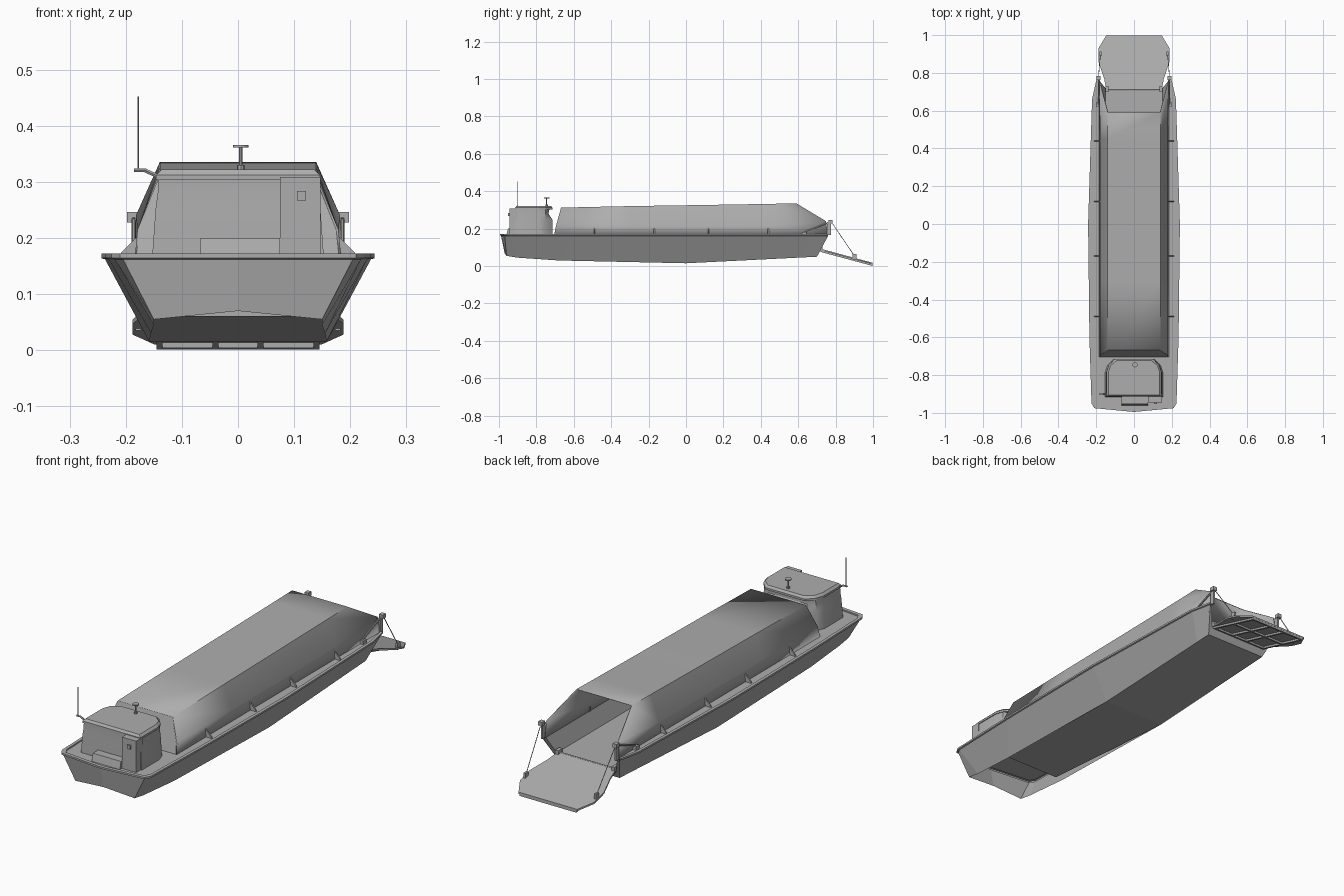
import bpy, bmesh, math
from mathutils import Vector

if "Cube" in bpy.data.objects:
    bpy.data.objects.remove(bpy.data.objects["Cube"])

grey = bpy.data.materials.new("hull_grey")
grey.diffuse_color = (0.42, 0.42, 0.42, 1)
grey.use_nodes = True
grey.node_tree.nodes["Principled BSDF"].inputs["Base Color"].default_value = grey.diffuse_color


def make(name, verts, faces, smooth=None, recalc=True):
    me = bpy.data.meshes.new(name)
    me.from_pydata([tuple(v) for v in verts], [], faces)
    if recalc:
        bm = bmesh.new()
        bm.from_mesh(me)
        bmesh.ops.remove_doubles(bm, verts=bm.verts, dist=0.0001)
        bmesh.ops.recalc_face_normals(bm, faces=bm.faces)
        bm.to_mesh(me)
        bm.free()
    ob = bpy.data.objects.new(name, me)
    bpy.context.collection.objects.link(ob)
    me.materials.append(grey)
    if smooth:
        bpy.context.view_layer.objects.active = ob
        ob.select_set(True)
        bpy.ops.object.shade_smooth_by_angle(angle=math.radians(smooth))
        ob.select_set(False)
    return ob


def loft(name, rings, closed=True, caps=True, smooth=None):
    n = len(rings[0])
    verts = [v for r in rings for v in r]
    faces = []
    for i in range(len(rings) - 1):
        for j in range(n if closed else n - 1):
            k = (j + 1) % n
            faces.append((i * n + j, i * n + k, (i + 1) * n + k, (i + 1) * n + j))
    if caps:
        faces += [tuple(range(n))[::-1], tuple(range((len(rings) - 1) * n, len(rings) * n))]
    return make(name, verts, faces, smooth)


def box(name, x0, x1, y0, y1, z0, z1):
    ring = [(x0, y0), (x1, y0), (x1, y1), (x0, y1)]
    return loft(name, [[(x, y, z) for x, y in ring] for z in (z0, z1)])


def rod(name, a, b, r, sides=6, smooth=None):
    a, b = Vector(a), Vector(b)
    q = (b - a).to_track_quat('Z', 'Y')
    ring = [q @ Vector((r * math.cos(t), r * math.sin(t), 0))
            for t in (2 * math.pi * i / sides for i in range(sides))]
    return loft(name, [[p + v for v in ring] for p in (a, b)], smooth=smooth)


def mirrored(pts):
    """Continue a right-hand path onto the left, sharing the centre point."""
    return pts + [(-p[0], *p[1:]) for p in reversed(pts[:-1])]


# Hull shell with raised lip, running stern -> bow -> stern
RIM, DECK = 0.172, 0.166
rim = mirrored([(.20, .76), (.222, .66), (.243, 0), (.236, -.6), (.225, -.95), (.21, -.975), (0, -.995)])
chine = mirrored([(.155, .70, .05), (.155, .62, .046), (.158, 0, .015), (.155, -.68, .03),
                  (.15, -.90, .045), (.15, -.96, .055), (0, -.97, .07)])
inner = [(x * .94, y + (.016 if y < -.9 else 0)) for x, y in rim]
under = [(x * .975, y + (.006 if y < -.9 else 0), .162) for x, y in rim]
loft("hull_shell", [chine, under,
                    [(x, y, .164) for x, y in rim], [(x, y, RIM) for x, y in rim],
                    [(x, y, RIM) for x, y in inner], [(x, y, DECK) for x, y in inner]],
     closed=False, caps=False)

# Deck around the cargo well
well = [(-.18, .755), (-.18, -.7), (.18, -.7), (.18, .755)]
deck = [(x, y, DECK) for x, y in inner + well]
make("deck", deck, [tuple(range(len(deck)))])

# Cargo well walls and floor
FL = .09
wv = [(-.18, .755, DECK), (.18, .755, DECK), (.18, -.7, DECK), (-.18, -.7, DECK),
      (-.15, .718, FL), (.15, .718, FL), (.15, -.69, FL), (-.15, -.69, FL)]
make("cargo_well", wv, [(0, 4, 7, 3), (1, 2, 6, 5), (3, 7, 6, 2), (4, 5, 6, 7)])

# Stern plate round the ramp opening
make("stern_plate", [(-.155, .70, .05), (.155, .70, .05), (.20, .76, RIM), (.18, .755, DECK),
                     (.15, .718, FL), (-.15, .718, FL), (-.18, .755, DECK), (-.20, .76, RIM)],
     [(0, 1, 4, 5), (1, 2, 3, 4), (0, 5, 6, 7)])

# Bottom plating, with the forward panel recessed into the shell
loft("aft_bottom", [[(-.155, .70, .05), (.155, .70, .05)], [(-.155, .62, .046), (.155, .62, .046)],
                    [(-.158, 0, .015), (.158, 0, .015)]], closed=False, caps=False)
loft("forward_bottom", [[(-.158, 0, .015), (.158, 0, .015)], [(-.152, -.72, .06), (.152, -.72, .06)],
                        [(-.152, -.72, .165), (.152, -.72, .165)]], closed=False, caps=False)

# Cargo canopy: trapezoid tunnel with raked front and open oblique rear
def arch(yb, ym, yt, zt, wt=.138, zm=.215, wm=.177):
    return [(-.182, yb, DECK), (-wm, ym, zm), (-wt, yt, zt), (wt, yt, zt), (wm, ym, zm), (.182, yb, DECK)]

rings = [arch(-.705, -.695, -.668, .311), arch(-.3, -.3, -.3, .319), arch(.1, .1, .1, .325),
         arch(.45, .45, .45, .331), arch(.76, .748, .59, .334, zm=.24, wm=.18)]
canopy = loft("canopy", rings, closed=False, caps=False, smooth=55)
sol = canopy.modifiers.new("thickness", 'SOLIDIFY')
sol.thickness, sol.offset = .004, 0
make("canopy_front", rings[0], [tuple(range(6))])

# Gussets between canopy and deck
for s in (-1, 1):
    for y in (-.49, -.17, .12, .44):
        loft("deck_gusset", [[(s * .176, y + d, .165), (s * .213, y + d, .165), (s * .208, y + d, .174),
                              (s * .178, y + d, .204)] for d in (-.003, .003)])
    box("deck_block", s * .19 - .008, s * .19 + .008, .62, .645, .165, .182)

# Wheelhouse walls, waisted under the roof at the back
def cabin_ring(z, w, front, back):
    half = [(w, front), (w, -.785), (w - .012, -.75), (w - .045, back)]
    return [(x, y, z) for x, y in half] + [(-x, y, z) for x, y in reversed(half)]

loft("wheelhouse", [cabin_ring(.165, .153, -.915, -.715), cabin_ring(.25, .147, -.912, -.715),
                    cabin_ring(.28, .143, -.91, -.735), cabin_ring(.305, .142, -.91, -.73)], smooth=35)
loft("wheelhouse_roof", [cabin_ring(.303, .146, -.914, -.714), cabin_ring(.312, .146, -.914, -.714),
                         cabin_ring(.322, .136, -.906, -.722)])

# Locker, hatch and step box on the wheelhouse front
box("front_locker", .075, .147, -.945, -.9, .166, .309)
box("locker_hatch", .105, .121, -.952, -.94, .267, .284)
loft("step_box", [[(-.067, -.96, .166), (.075, -.96, .166), (.075, -.9, .166), (-.067, -.9, .166)],
                  [(-.067, -.952, .2), (.075, -.952, .2), (.075, -.9, .2), (-.067, -.9, .2)]])

# Antenna and roof mast
rod("antenna_bracket", (-.135, -.9, .307), (-.165, -.9, .32), .004)
rod("antenna_foot", (-.163, -.9, .321), (-.185, -.9, .321), .0035)
rod("antenna", (-.178, -.9, .32), (-.178, -.9, .452), .0015)
rod("mast_base", (.005, -.745, .32), (.005, -.745, .33), .007, 8)
rod("mast", (.005, -.745, .32), (.005, -.745, .364), .003, 8)
rod("mast_disc", (.005, -.745, .361), (.005, -.745, .366), .014, 12)

# Stern ramp: chamfered plate sloping down aft, with a rib frame beneath
def rz(y):
    return .094 - (y - .715) * .27

half = [(.148, .715), (.158, .77), (.188, .86), (.188, .93), (.148, .997)]
outline = half + [(-x, y) for x, y in reversed(half)]
loft("ramp", [[(x, y, rz(y) + d) for x, y in outline] for d in (-.008, 0)])

def rib(x0, x1, y0, y1):
    ring = [(x0, y0), (x1, y0), (x1, y1), (x0, y1)]
    loft("ramp_rib", [[(x, y, rz(y) + d) for x, y in ring] for d in (-.017, -.006)])

for y in (.72, .85, .984):
    rib(-.145, .145, y, y + .012)
for x in (-.145, -.045, .035, .135):
    rib(x, x + .01, .72, .99)
rod("ramp_hinge", (-.15, .712, .09), (.15, .712, .09), .006, 8)

# Ramp hoists on both sides
for s in (-1, 1):
    box("hoist_post", s * .186 - .004, s * .186 + .004, .755, .775, .165, .235)
    box("hoist_head", s * .188 - .01, s * .188 + .01, .762, .784, .228, .246)
    rod("hoist_arm", (s * .186, .625, .178), (s * .186, .775, .238), .004)
    rod("hoist_cable", (s * .188, .776, .238), (s * .178, .9, .055), .0018)
    box("ramp_lug", s * .178 - .005, s * .178 + .005, .89, .912, .035, .064)
    box("hinge_lug", s * .142 - .008, s * .142 + .008, .70, .73, .085, .108)
